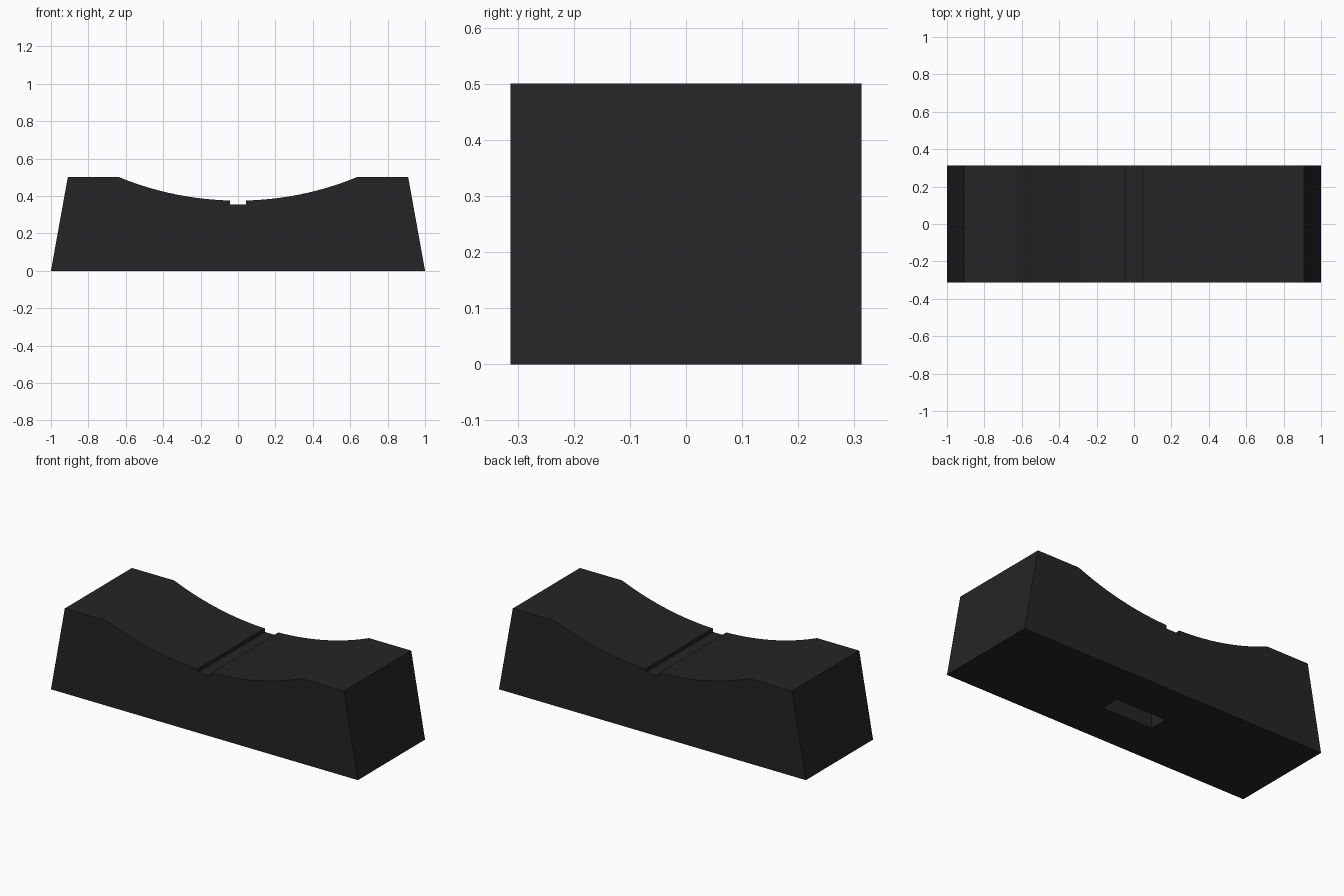
import bpy, bmesh, math

if "Cube" in bpy.data.objects:
    bpy.data.objects.remove(bpy.data.objects["Cube"])

DEPTH = 0.625          # front to back
TOP, DIP = 0.50, 0.375  # shoulder height, lowest point of the cradle
HALF = 0.635           # half width of the cradle
GROOVE, GROOVE_Z = 0.044, 0.355
SAG = TOP - DIP
RADIUS = (HALF ** 2 + SAG ** 2) / (2 * SAG)


def cradle_z(x):
    return DIP + RADIUS - math.sqrt(RADIUS ** 2 - x ** 2)


# Right half of the profile, from the groove out to the foot
steps = 16
half = [(GROOVE, GROOVE_Z)]
for i in range(steps + 1):
    x = GROOVE + (HALF - GROOVE) * i / steps
    half.append((x, cradle_z(x)))
half += [(0.91, TOP), (1.0, 0.0)]
profile = half + [(-x, z) for x, z in reversed(half)]

# Body: profile extruded front to back
bm = bmesh.new()
face = bm.faces.new([bm.verts.new((x, -DEPTH / 2, z)) for x, z in profile])
ext = bmesh.ops.extrude_face_region(bm, geom=[face])
moved = [v for v in ext["geom"] if isinstance(v, bmesh.types.BMVert)]
bmesh.ops.translate(bm, vec=(0, DEPTH, 0), verts=moved)
bmesh.ops.recalc_face_normals(bm, faces=bm.faces)
mesh = bpy.data.meshes.new("cradle_block")
bm.to_mesh(mesh)
bm.free()
body = bpy.data.objects.new("cradle_block", mesh)
bpy.context.collection.objects.link(body)

black = bpy.data.materials.new("matte_black")
black.diffuse_color = (0.018, 0.018, 0.018, 1)
black.use_nodes = True
black.node_tree.nodes["Principled BSDF"].inputs["Base Color"].default_value = black.diffuse_color
mesh.materials.append(black)

# Pocket sunk into the underside
bpy.ops.mesh.primitive_cube_add(size=1, location=(0, 0, 0))
cutter = bpy.context.object
cutter.name = "pocket_cutter"
cutter.scale = (0.33, 0.115, 0.30)
cutter.data.materials.append(black)
cutter.hide_render = True
bpy.context.view_layer.update()

bpy.ops.object.select_all(action='DESELECT')
body.select_set(True)
bpy.context.view_layer.objects.active = body
cut = body.modifiers.new("pocket", 'BOOLEAN')
cut.operation = 'DIFFERENCE'
cut.solver = 'EXACT'
cut.object = cutter
bpy.ops.object.modifier_apply(modifier=cut.name)
bpy.data.objects.remove(cutter)

# Smooth the cradle curve, keep the edges crisp
bpy.ops.object.shade_smooth_by_angle(angle=math.radians(10))
